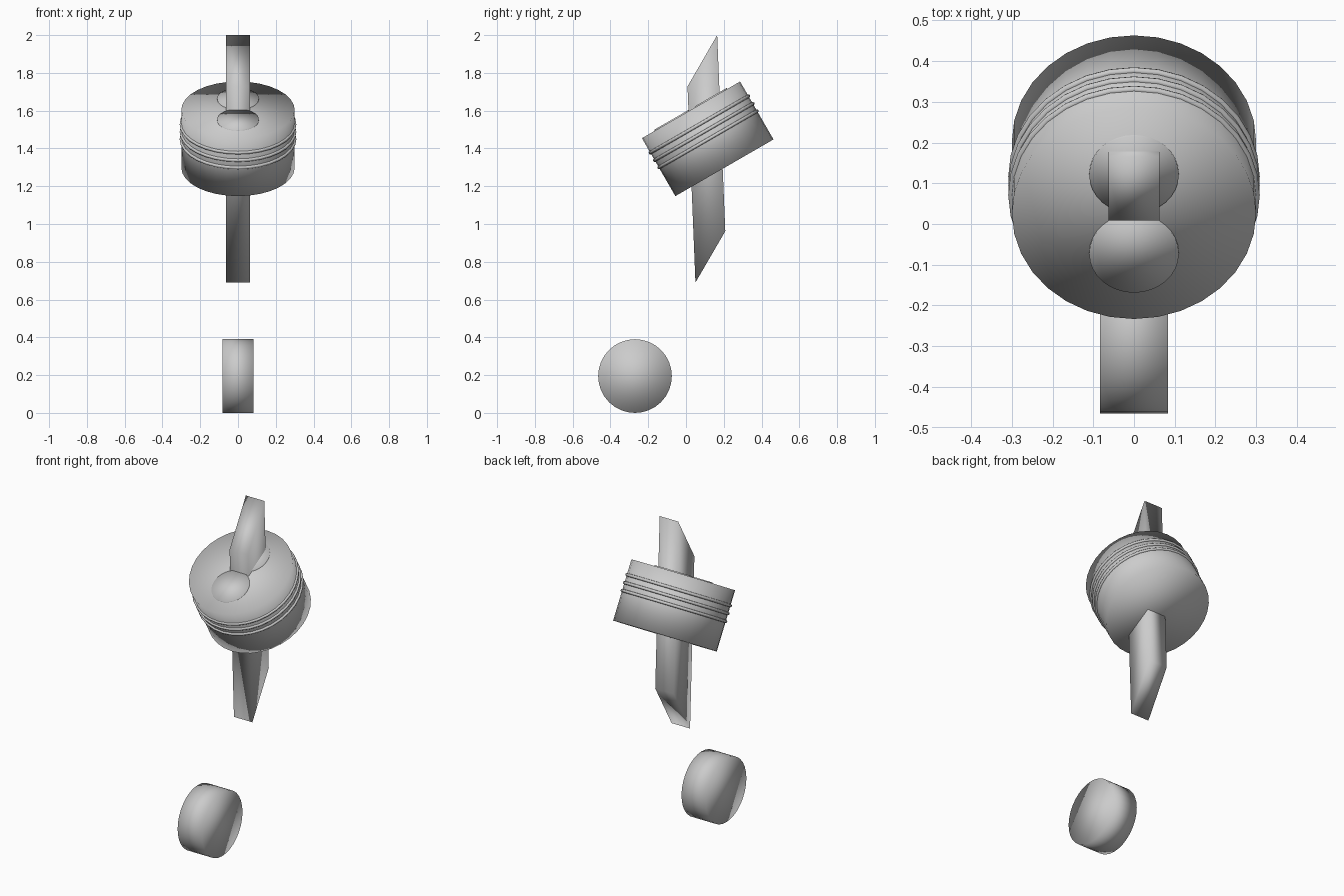
import bpy, bmesh
from math import radians
from mathutils import Matrix, Vector

if "Cube" in bpy.data.objects:
    bpy.data.objects.remove(bpy.data.objects["Cube"])

TILT = Matrix.Rotation(radians(30), 4, 'X')
CENTRE = Vector((0, 0.115, 1.451))
R, H = 0.30, 0.354


def tilted(y, z):
    """Point on the tilted piston, from its local y and z."""
    return CENTRE + TILT @ Vector((0, y, z))


def smooth(name):
    ob = bpy.context.object
    ob.name = ob.data.name = name
    bpy.ops.object.shade_smooth()
    return ob


def cylinder(name, radius, depth, loc, rot):
    bpy.ops.mesh.primitive_cylinder_add(vertices=32, radius=radius, depth=depth,
                                        location=loc, rotation=rot)
    return smooth(name)


tilt_rot = (radians(30), 0, 0)

# Piston body
cylinder("piston_body", R, H, tilted(0, 0), tilt_rot)

# Three piston rings
for i, z in enumerate((0.088, 0.042, -0.003)):
    bpy.ops.mesh.primitive_torus_add(major_radius=R, minor_radius=0.009,
                                     major_segments=32, minor_segments=8,
                                     location=tilted(0, z), rotation=tilt_rot)
    smooth(f"piston_ring_{i + 1}")

# Two raised valve discs on the crown
for name, y in (("valve_disc_front", -0.112), ("valve_disc_back", 0.112)):
    cylinder(name, 0.11, 0.02, tilted(y, H / 2 - 0.004), tilt_rot)

# Connecting rod: slanted side profile extruded across x
bm = bmesh.new()
profile = [(0.05, 0.69), (0.208, 0.962), (0.165, 2.0), (0.008, 1.728)]
face = bm.faces.new([bm.verts.new((-0.0625, y, z)) for y, z in profile])
ext = bmesh.ops.extrude_face_region(bm, geom=[face])
bmesh.ops.translate(bm, vec=(0.125, 0, 0),
                    verts=[g for g in ext["geom"] if isinstance(g, bmesh.types.BMVert)])
bmesh.ops.recalc_face_normals(bm, faces=bm.faces)
me = bpy.data.meshes.new("connecting_rod")
bm.to_mesh(me)
bm.free()
rod = bpy.data.objects.new("connecting_rod", me)
bpy.context.collection.objects.link(rod)
me.shade_smooth()

# Crank journal at the bottom, axis along x
cylinder("crank_journal", 0.195, 0.166, (0, -0.27, 0.195), (0, radians(90), 0))
